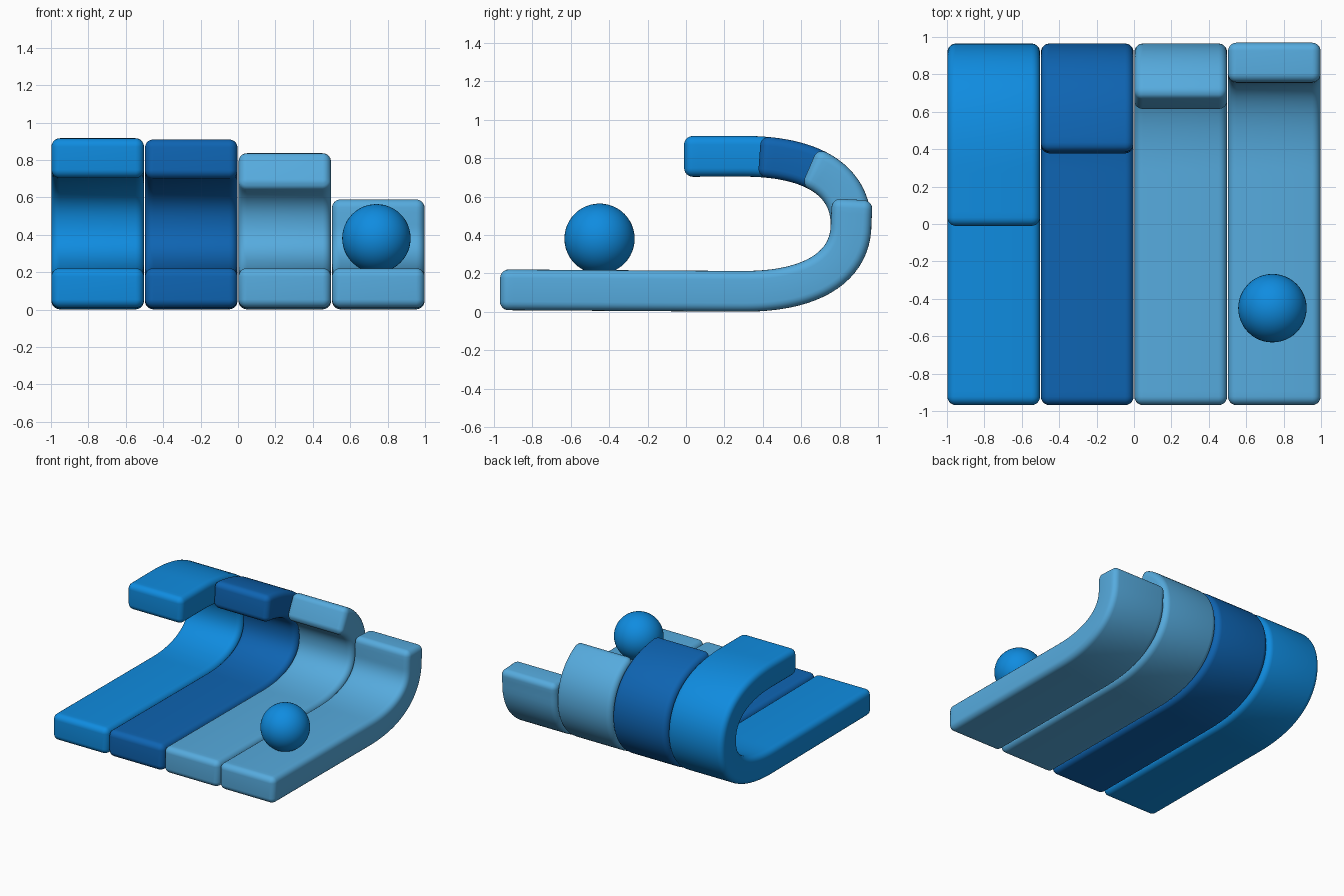
import bpy, bmesh, math
from mathutils import Vector

if "Cube" in bpy.data.objects:
    bpy.data.objects.remove(bpy.data.objects["Cube"])


def material(name, rgb):
    m = bpy.data.materials.new(name)
    lin = [c / 255 / 12.92 if c < 11 else ((c / 255 + 0.055) / 1.055) ** 2.4 for c in rgb]
    m.diffuse_color = (*lin, 1)
    m.use_nodes = True
    m.node_tree.nodes["Principled BSDF"].inputs["Base Color"].default_value = m.diffuse_color
    return m


bright = material("bright blue", (15, 140, 224))
dark = material("dark blue", (14, 100, 178))
light = material("light blue", (86, 171, 222))

HALF_W, HALF_H, R = 0.2475, 0.106, 0.045


def bezier(a, b, c, d, n=40):
    pts = []
    for i in range(1, n + 1):
        t = i / n
        pts.append(a * (1 - t) ** 3 + b * 3 * t * (1 - t) ** 2 + c * 3 * t * t * (1 - t) + d * t ** 3)
    return pts


def line(a, b, n):
    return [a.lerp(b, i / n) for i in range(1, n + 1)]


# centre line of the curl, as (y, z)
V = Vector
start, low, back, high = V((-0.968, 0.115)), V((0.3, 0.107)), V((0.859, 0.46)), V((0.3, 0.81))
lower = [start] + line(start, low, 100) + bezier(low, V((0.68, 0.107)), V((0.862, 0.25)), back)
upper = bezier(back, V((0.856, 0.67)), V((0.68, 0.81)), high) + line(high, V((-0.1, 0.809)), 80)


def curl(stop_y):
    return lower + [p for p in upper if p.y is not None and p.x > stop_y]


def sample(path, s):
    # point and direction at a distance along the path
    for a, b in zip(path, path[1:]):
        seg = (b - a).length
        if s <= seg or b is path[-1]:
            return a + (b - a) * (s / seg), (b - a).normalized()
        s -= seg


def strip(name, cx, path, mat):
    total = sum((b - a).length for a, b in zip(path, path[1:]))
    # stations: rounded start, body, rounded end
    arc = [math.pi / 2 * i / 6 for i in range(7)]
    ends = [(R * (1 - math.sin(a)), R * math.cos(a)) for a in arc]
    stations = [(s, r) for s, r in reversed(ends)]
    n = int(total / 0.03)
    stations += [(R + (total - 2 * R) * i / n, R) for i in range(1, n)]
    stations += [(total - s, r) for s, r in ends]
    bm = bmesh.new()
    rings = []
    for s, r in stations:
        p, t = sample(path, s)
        nrm = V((-t.y, t.x))
        ring = []
        for q, (sx, sh) in enumerate(((1, 1), (-1, 1), (-1, -1), (1, -1))):
            for k in range(6):
                a = math.pi / 2 * (q + k / 5)
                u = sx * (HALF_W - R) + r * math.cos(a)
                v = p + nrm * (sh * (HALF_H - R) + r * math.sin(a))
                ring.append(bm.verts.new((cx + u, v.x, v.y)))
        rings.append(ring)
    m = len(rings[0])
    for a, b in zip(rings, rings[1:]):
        for i in range(m):
            bm.faces.new((a[i], a[(i + 1) % m], b[(i + 1) % m], b[i]))
    bm.faces.new(rings[0])
    bm.faces.new(rings[-1])
    bmesh.ops.remove_doubles(bm, verts=bm.verts, dist=0.0002)
    bmesh.ops.recalc_face_normals(bm, faces=bm.faces)
    me = bpy.data.meshes.new(name)
    bm.to_mesh(me)
    bm.free()
    me.materials.append(mat)
    me.shade_smooth()
    bpy.context.collection.objects.link(bpy.data.objects.new(name, me))


# four strips, each curling less than the one before
strip("full_curl_strip", -0.75, curl(-0.012), bright)
strip("long_curl_strip", -0.25, curl(0.38), dark)
strip("short_curl_strip", 0.25, curl(0.63), light)
upright = lower + line(back, V((0.866, 0.585)), 8)
strip("upturned_strip", 0.75, upright, light)

# ball resting on the last strip
bpy.ops.mesh.primitive_uv_sphere_add(segments=48, ring_count=24, radius=0.183, location=(0.74, -0.45, 0.381))
ball = bpy.context.object
ball.name = "ball"
ball.data.materials.append(bright)
bpy.ops.object.shade_smooth()
